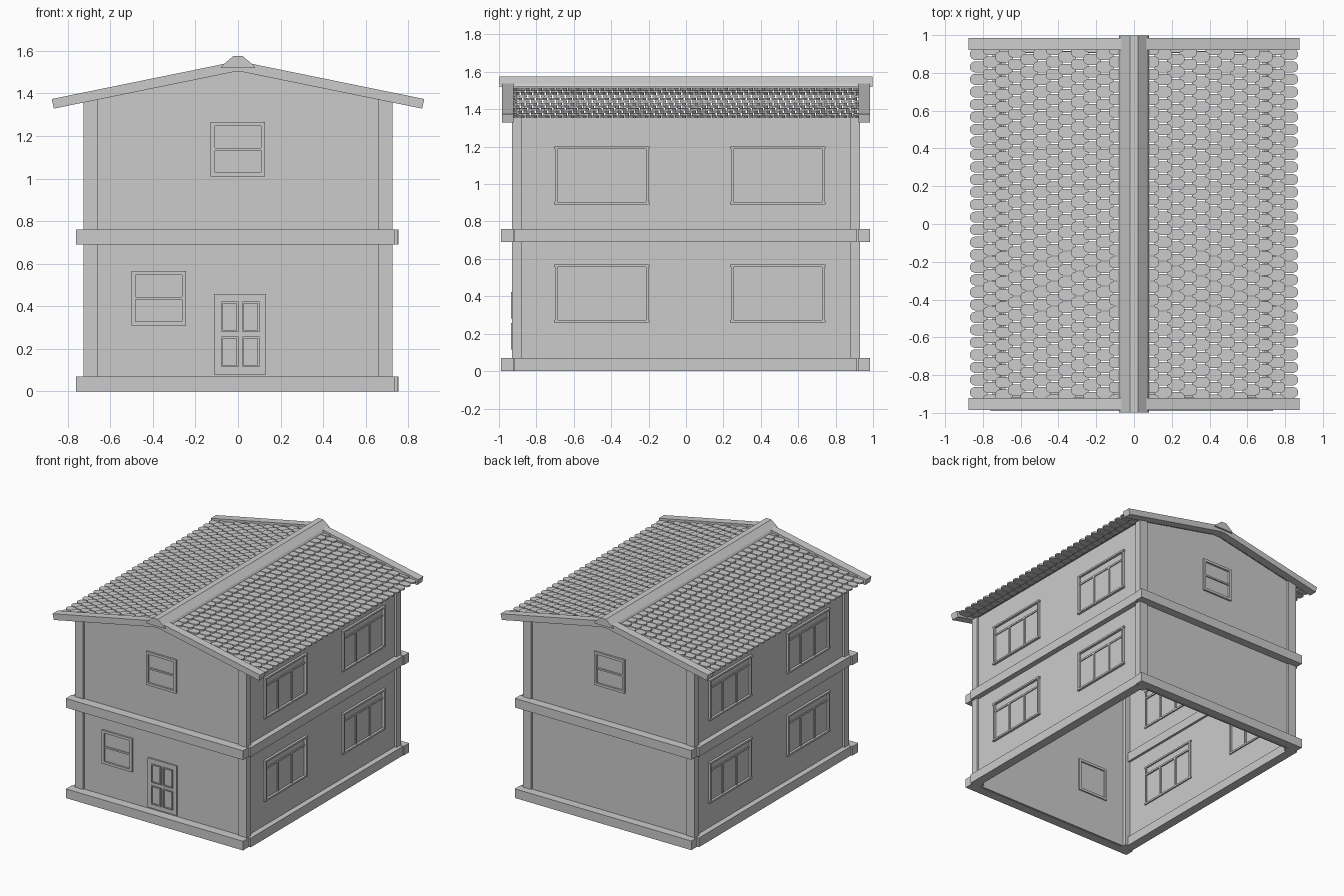
import bpy
import bmesh
from mathutils import Vector

if "Cube" in bpy.data.objects:
    bpy.data.objects.remove(bpy.data.objects["Cube"])

grey = bpy.data.materials.new("plain_grey")
grey.use_nodes = True
colour = (0.6, 0.6, 0.6, 1)
grey.diffuse_color = colour
grey.node_tree.nodes["Principled BSDF"].inputs["Base Color"].default_value = colour


def finish(name, bm):
    bmesh.ops.recalc_face_normals(bm, faces=bm.faces)
    mesh = bpy.data.meshes.new(name)
    bm.to_mesh(mesh)
    bm.free()
    mesh.materials.append(grey)
    obj = bpy.data.objects.new(name, mesh)
    bpy.context.collection.objects.link(obj)
    return obj


def add_box(bm, xs, ys, zs):
    """Box between pairs of limits on each axis."""
    verts = bmesh.ops.create_cube(bm, size=1)["verts"]
    for v in verts:
        v.co = [(a + b) / 2 + c * abs(b - a)
                for c, (a, b) in zip(v.co, (xs, ys, zs))]


def add_prism(bm, outline, offset):
    """Extrude a closed outline of points along an offset."""
    low = [bm.verts.new(p) for p in outline]
    high = [bm.verts.new(Vector(p) + Vector(offset)) for p in outline]
    bm.faces.new(low)
    bm.faces.new(high)
    for i in range(len(low)):
        j = (i + 1) % len(low)
        bm.faces.new((low[i], low[j], high[j], high[i]))


def box(name, xs, ys, zs):
    bm = bmesh.new()
    add_box(bm, xs, ys, zs)
    return finish(name, bm)


def profile(name, points, y0, y1):
    bm = bmesh.new()
    add_prism(bm, [(x, y0, z) for x, z in points], (0, y1 - y0, 0))
    return finish(name, bm)


def roof_z(x):
    return 1.552 - 0.204 * abs(x)


WALL_X, WALL_Y, SHEET = 0.708, 0.915, 0.01
POST_X, POST_Y = 0.725, 0.93

# Base and middle bands, open in the centre
for level, z0 in (("base", 0), ("middle", 0.69)):
    zs = (z0, z0 + 0.07)
    box(level + "_front_beam", (-0.76, 0.735), (-0.99, -0.92), zs)
    box(level + "_back_beam", (-0.735, 0.755), (0.92, 0.985), zs)
    for side, s in (("left", 1), ("right", -1)):
        box(f"{level}_{side}_beam", (s * 0.68, s * 0.75), (-0.918, 0.915), zs)

# Walls and corner posts
for end, s in (("front", -1), ("back", 1)):
    eave = roof_z(WALL_X) - 0.045
    gable = [(-WALL_X, 0), (WALL_X, 0), (WALL_X, eave),
             (0, roof_z(0) - 0.045), (-WALL_X, eave)]
    profile(end + "_wall", gable, s * (WALL_Y - SHEET), s * WALL_Y)
for side, s in (("left", 1), ("right", -1)):
    box(side + "_wall", (s * (WALL_X - SHEET), s * WALL_X),
        (-WALL_Y, WALL_Y), (0, roof_z(WALL_X) - 0.045))
    for end, t in (("front", -1), ("back", 1)):
        a, b = s * 0.657, s * POST_X
        y0, y1 = t * 0.878, t * POST_Y
        profile(f"{end}_{side}_post",
                [(a, 0), (b, 0), (b, roof_z(b) - 0.045), (a, roof_z(a) - 0.045)],
                y0, y1)

# Side windows: frame, transom and two mullions through the wall
for side, s in (("left", 1), ("right", -1)):
    inner = s * (WALL_X - 0.02)
    for floor, z0 in (("lower", 0.26), ("upper", 0.89)):
        for place, y0 in (("front", -0.7), ("back", 0.24)):
            y1, z1 = y0 + 0.5, z0 + 0.31
            frame = (inner, s * (WALL_X + 0.018))
            bars = (inner, s * (WALL_X + 0.007))
            bm = bmesh.new()
            for z in (z0, z1 - 0.013):
                add_box(bm, frame, (y0 - 0.006, y1 + 0.006), (z, z + 0.013))
            for y in (y0, y1 - 0.013):
                add_box(bm, frame, (y, y + 0.013), (z0, z1))
            add_box(bm, bars, (y0, y1), (z1 - 0.075, z1 - 0.062))
            for i in (1, 2):
                y = y0 + i * (y1 - y0) / 3
                add_box(bm, bars, (y - 0.007, y + 0.007), (z0, z1 - 0.07))
            finish(f"{floor}_{place}_{side}_window", bm)


def ring(bm, xs, ys, zs, w):
    """Rectangular frame in the xz plane."""
    for x in (xs[0], xs[1] - w):
        add_box(bm, (x, x + w), ys, zs)
    for z in (zs[0], zs[1] - w):
        add_box(bm, (xs[0] + w, xs[1] - w), ys, (z, z + w))


# End windows: frame with one middle rail
for name, x0, z0, s in (("front_lower", -0.5, 0.31, -1),
                        ("front_upper", -0.128, 1.01, -1),
                        ("back_upper", -0.128, 1.01, 1)):
    w = 0.255
    bm = bmesh.new()
    inner = s * (WALL_Y - 0.02)
    ring(bm, (x0, x0 + w), (inner, s * (WALL_Y + 0.014)), (z0, z0 + w), 0.019)
    add_box(bm, (x0 + 0.019, x0 + w - 0.019), (s * (WALL_Y - 0.005), s * (WALL_Y + 0.009)),
            (z0 + 0.122, z0 + 0.134))
    finish(name + "_window", bm)

# Door slab with four rimmed panels
box("door", (-0.113, 0.132), (-0.928, -0.91), (0.08, 0.457))
bm = bmesh.new()
for x in (-0.078, 0.02):
    for z in (0.115, 0.28):
        ring(bm, (x, x + 0.08), (-0.936, -0.925), (z, z + 0.142), 0.008)
finish("door_panels", bm)

# Sloping boards along both gable ends
for end, s in (("front", -1), ("back", 1)):
    for side, t in (("left", 1), ("right", -1)):
        board = [(0, roof_z(0)), (t * 0.875, roof_z(0.875)),
                 (t * 0.865, roof_z(0.865) - 0.047), (0, roof_z(0) - 0.047)]
        profile(f"{end}_{side}_barge_board", board, s * 0.922, s * 0.985)

# Ridge cap and the beam below it
cap = [(0.08, 1.52), (0.07, 1.535), (0.022, 1.575)]
cap += [(-x, z) for x, z in reversed(cap)]
profile("ridge_cap", cap, -0.998, 0.998)
profile("ridge_beam", [(-0.025, 1.5), (0.025, 1.5), (0.025, 1.53), (-0.025, 1.53)],
        -0.985, 0.985)

# Overlapping round-ended roof tiles, each row stepped sideways
PITCH, ROW, LENGTH, HALF, END_Y = 0.0663, 0.0667, 0.092, 0.0295, 0.925
edge = [(0, 1), (LENGTH - 0.024, 1), (LENGTH - 0.009, 0.8), (LENGTH, 0.4)]
shape = edge + [(u, -v) for u, v in reversed(edge)]
for side, s in (("left", 1), ("right", -1)):
    bm = bmesh.new()
    for row in range(12):
        start = 0.867 - row * ROW - LENGTH
        shift = (row * 0.4) % 1
        for i in range(-1, 29):
            y = -END_Y + (i + 0.5 + shift) * PITCH
            if abs(y) > END_Y + HALF * 0.7:
                continue
            outline = []
            for u, v in shape:
                x = start + u
                drop = 0.011 + 0.017 * (1 - u / LENGTH)
                yy = max(-END_Y, min(END_Y, y + v * HALF))
                outline.append((s * x, yy, roof_z(x) - drop))
            add_prism(bm, outline, (0, 0, -0.011))
    bmesh.ops.dissolve_degenerate(bm, dist=0.0001, edges=bm.edges)
    finish(side + "_roof_tiles", bm)
